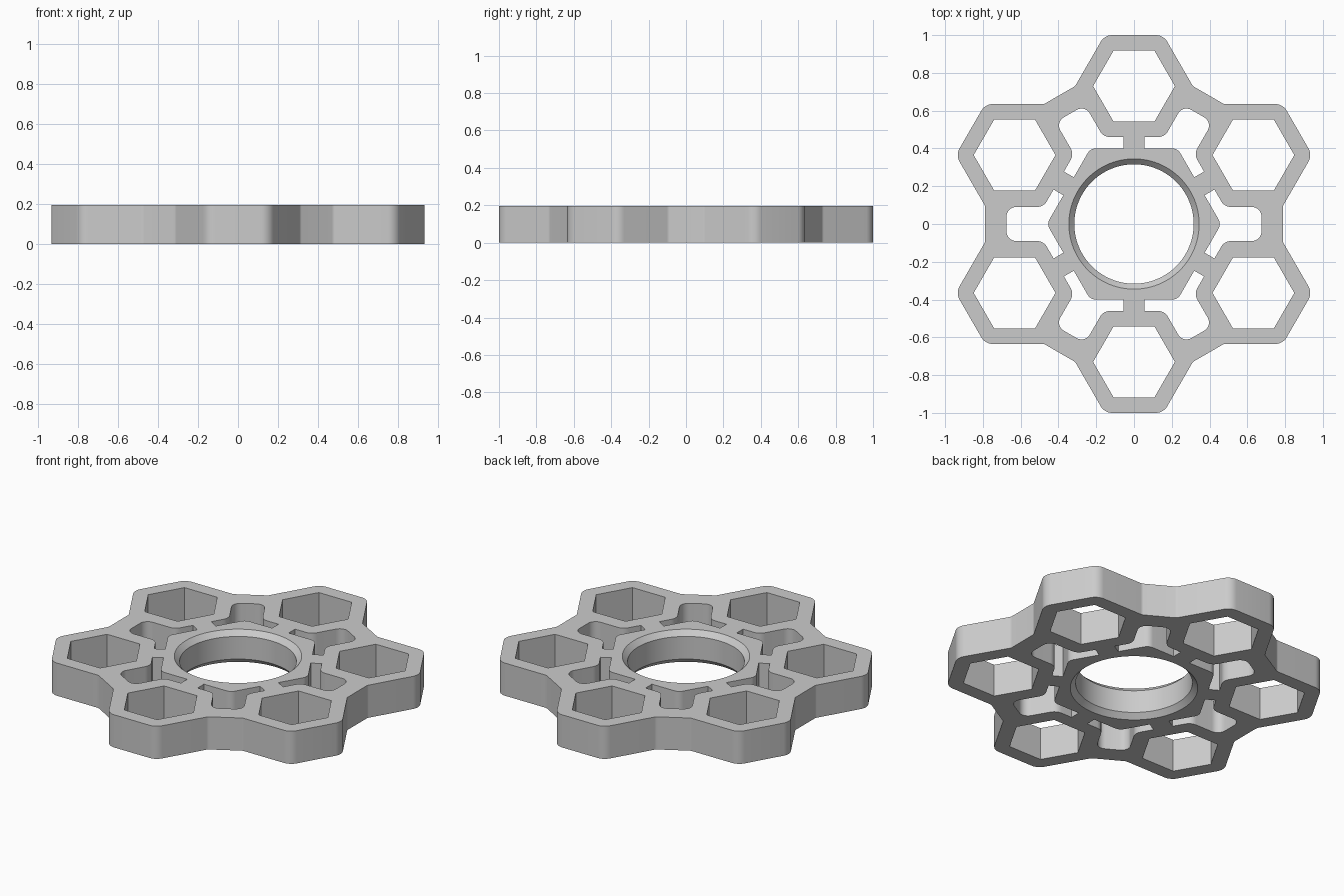
import bpy, bmesh
from math import radians, tan, pi, cos, sin
from mathutils import Vector, Matrix

HEIGHT = 0.195
HEX_CENTRE = 0.73     # distance of each hexagon cell from the middle
HEX_OUTER = 0.27      # apothem of the outer cell wall
HEX_INNER = 0.1875    # apothem of the cell opening
BORE = 0.316

cube = bpy.data.objects.get("Cube")
if cube:
    bpy.data.objects.remove(cube, do_unlink=True)

grey = bpy.data.materials.new("light_grey")
grey.use_nodes = True
colour = (0.6, 0.6, 0.6, 1)
grey.diffuse_color = colour
grey.node_tree.nodes["Principled BSDF"].inputs["Base Color"].default_value = colour


def rounded(corners, steps=7):
    """Closed outline from (x, y, radius) corners, each replaced by an arc."""
    out = []
    for i, (x, y, r) in enumerate(corners):
        p = Vector((x, y))
        if r == 0:
            out.append(p)
            continue
        a = (Vector(corners[i - 1][:2]) - p).normalized()
        b = (Vector(corners[(i + 1) % len(corners)][:2]) - p).normalized()
        half = a.angle(b) / 2
        centre = p + (a + b).normalized() * (r / sin(half))
        start = p + a * (r / tan(half)) - centre
        end = p + b * (r / tan(half)) - centre
        sweep = start.angle_signed(end)
        for k in range(steps + 1):
            out.append(centre + Matrix.Rotation(-sweep * k / steps, 2) @ start)
    return out


def spin(points, angle):
    return [Matrix.Rotation(angle, 2) @ p for p in points]


def prism(bm, points, z0, z1):
    """Extruded outline; returns its bottom and top rim edges."""
    low = [bm.verts.new((p.x, p.y, z0)) for p in points]
    high = [bm.verts.new((p.x, p.y, z1)) for p in points]
    caps = [bm.faces.new(low[::-1]), bm.faces.new(high)]
    n = len(points)
    for i in range(n):
        j = (i + 1) % n
        bm.faces.new((low[i], low[j], high[j], high[i]))
    return [e for f in caps for e in f.edges]


def make_object(name, bm):
    bmesh.ops.recalc_face_normals(bm, faces=bm.faces)
    mesh = bpy.data.meshes.new(name)
    bm.to_mesh(mesh)
    bm.free()
    mesh.materials.append(grey)
    obj = bpy.data.objects.new(name, mesh)
    bpy.context.collection.objects.link(obj)
    return obj


# Outer body: six hexagon lobes with a softly rounded rim
side = HEX_OUTER / cos(pi / 6)
outline = []
for k in range(6):
    turn = Matrix.Rotation(k * pi / 3, 2)
    for x, y, r in ((side, HEX_CENTRE, 0.03), (side / 2, HEX_CENTRE + HEX_OUTER, 0.07),
                    (-side / 2, HEX_CENTRE + HEX_OUTER, 0.07), (-side, HEX_CENTRE, 0.03)):
        outline.append((*(turn @ Vector((x, y))), r))
bm = bmesh.new()
rim = prism(bm, rounded(outline), 0, HEIGHT)
bmesh.ops.bevel(bm, geom=rim, offset=0.014, segments=4, profile=0.5, affect='EDGES')
body = make_object("spinner_body", bm)

# Cutters: hexagon openings and the slots around the hub
bm = bmesh.new()
cell = [Vector((cos(k * pi / 3), sin(k * pi / 3))) * HEX_INNER / cos(pi / 6)
        + Vector((0, HEX_CENTRE)) for k in range(6)]


def strut_point(radius, offset):
    """Point beside the strut that lies at 30 degrees."""
    return Matrix.Rotation(pi / 6, 2) @ Vector((radius, -offset))


hub, web, slot_half = 0.4, 0.46, 0.09
inner, outer = strut_point(hub, 0.055), strut_point(web, 0.055)
elbow = strut_point(web, (web * sin(pi / 6) - slot_half) / cos(pi / 6))
upper = [(*inner, 0), (*outer, 0), (*elbow, 0.06), (0.675, slot_half, 0.05)]
lower = [(x, -y, r) for x, y, r in reversed(upper)]
slot = rounded([(hub / cos(pi / 6), 0, 0.05)] + upper[:] + lower)
for k in range(6):
    prism(bm, spin(cell, k * pi / 3), -0.1, HEIGHT + 0.1)
    prism(bm, spin(slot, k * pi / 3), -0.1, HEIGHT + 0.1)

# Cutter for the bore, chamfered at both ends
profile = [(0.345, -0.1), (0.345, 0), (BORE, 0.03), (BORE, HEIGHT - 0.03),
           (0.345, HEIGHT), (0.345, HEIGHT + 0.1)]
SEG = 96
rings = [[bm.verts.new((r * cos(2 * pi * i / SEG), r * sin(2 * pi * i / SEG), z))
          for i in range(SEG)] for r, z in profile]
for a, b in zip(rings, rings[1:]):
    for i in range(SEG):
        j = (i + 1) % SEG
        bm.faces.new((a[i], a[j], b[j], b[i]))
bm.faces.new(rings[0][::-1])
bm.faces.new(rings[-1])
cutter = make_object("opening_cutter", bm)
cutter.hide_render = True

# Cut the openings and finish the shading
cut = body.modifiers.new("openings", 'BOOLEAN')
cut.operation = 'DIFFERENCE'
cut.solver = 'EXACT'
cut.object = cutter
bpy.ops.object.select_all(action='DESELECT')
body.select_set(True)
bpy.context.view_layer.objects.active = body
bpy.ops.object.modifier_apply(modifier=cut.name)
bpy.data.objects.remove(cutter, do_unlink=True)
bpy.ops.object.shade_smooth_by_angle(angle=radians(30))
